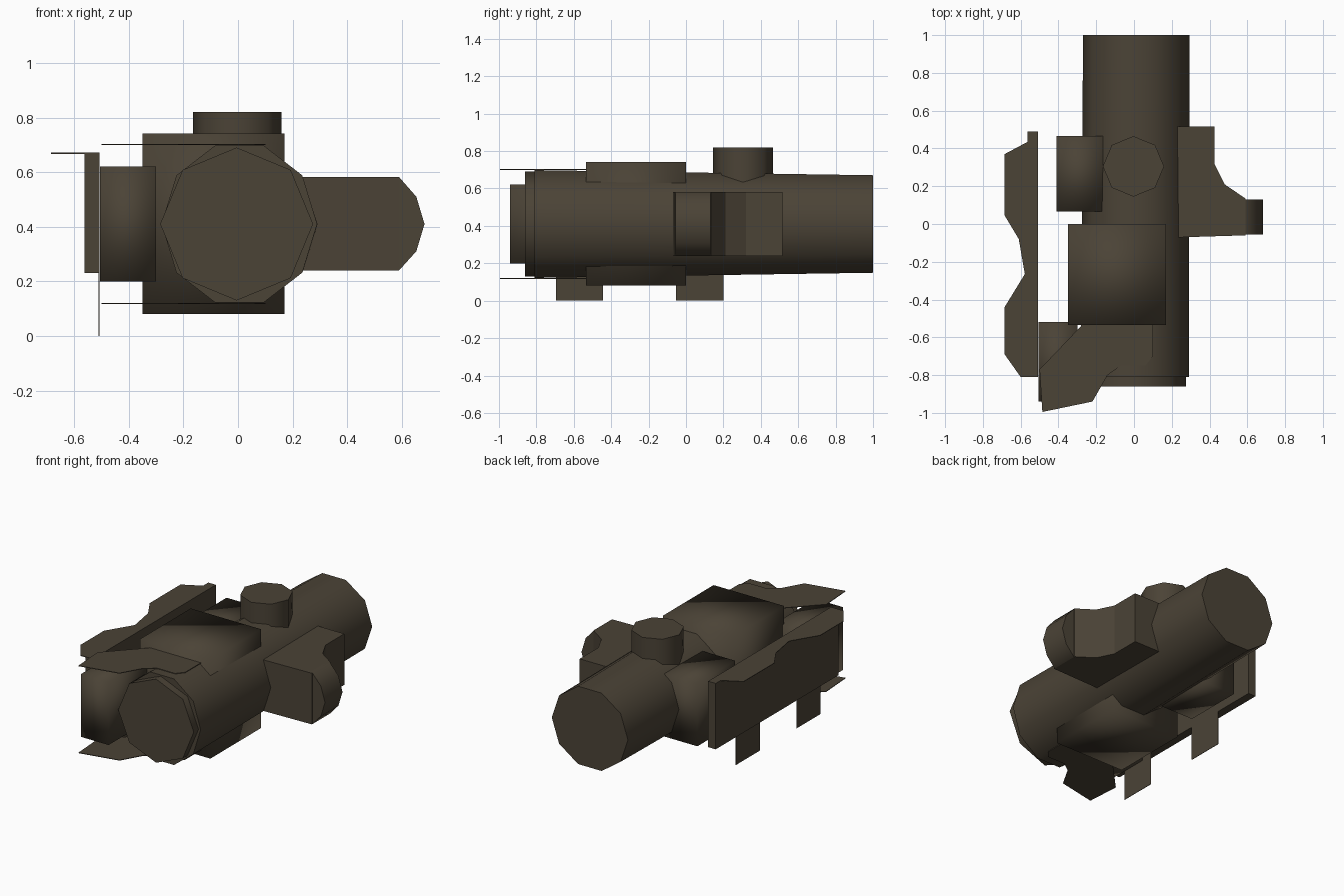
import bpy, bmesh, math
from mathutils import Vector

if "Cube" in bpy.data.objects:
    bpy.data.objects.remove(bpy.data.objects["Cube"])

mat = bpy.data.materials.new("dark_olive_brown")
mat.diffuse_color = (0.07, 0.056, 0.037, 1)
mat.use_nodes = True
mat.node_tree.nodes["Principled BSDF"].inputs["Base Color"].default_value = mat.diffuse_color


def make(name, bm, smooth=None):
    bmesh.ops.recalc_face_normals(bm, faces=bm.faces[:])
    me = bpy.data.meshes.new(name)
    bm.to_mesh(me)
    bm.free()
    me.materials.append(mat)
    ob = bpy.data.objects.new(name, me)
    bpy.context.collection.objects.link(ob)
    if smooth == "all":
        for p in me.polygons:
            p.use_smooth = True
    elif smooth:
        bpy.ops.object.select_all(action='DESELECT')
        ob.select_set(True)
        bpy.context.view_layer.objects.active = ob
        bpy.ops.object.shade_smooth_by_angle(angle=math.radians(smooth))
    return ob


def place(a, b, axis, t):
    return {'x': Vector((t, a, b)), 'y': Vector((a, t, b)), 'z': Vector((a, b, t))}[axis]


def loft(name, rings, axis, smooth=None):
    """Join outlines [(position, points), ...] along an axis and cap the ends."""
    bm = bmesh.new()
    loops = [[bm.verts.new(place(a, b, axis, t)) for a, b in pts] for t, pts in rings]
    n = len(loops[0])
    for lo, hi in zip(loops, loops[1:]):
        for i in range(n):
            j = (i + 1) % n
            bm.faces.new((lo[i], lo[j], hi[j], hi[i]))
    bm.faces.new(loops[0])
    bm.faces.new(loops[-1])
    return make(name, bm, smooth)


def prism(name, pts, axis, lo, hi, smooth=None):
    return loft(name, [(lo, pts), (hi, pts)], axis, smooth)


def box(name, x, y, z, smooth=None):
    pts = [(x[0], y[0]), (x[1], y[0]), (x[1], y[1]), (x[0], y[1])]
    return prism(name, pts, 'z', z[0], z[1], smooth)


def ngon(n, cx, cy, rx, ry):
    return [(cx + rx * math.cos(2 * math.pi * i / n),
             cy + ry * math.sin(2 * math.pi * i / n)) for i in range(n)]


# sight tube, slightly slimmer towards the back
loft("sight_tube", [(-0.81, ngon(10, 0.005, 0.41, 0.285, 0.303)),
                    (1.0, ngon(10, 0.012, 0.41, 0.282, 0.274))], 'y', 50)
# front lens housing
prism("front_lens", ngon(8, -0.005, 0.41, 0.28, 0.28), 'y', -0.86, -0.7, 50)
# top adjustment knob
prism("top_knob", ngon(8, -0.003, 0.305, 0.162, 0.16), 'z', 0.5, 0.82, 50)

# mounting clamp and the two side blocks (softly shaded boxes)
box("mount_clamp", (-0.35, 0.17), (-0.535, 0), (0.08, 0.742), "all")
box("front_side_block", (-0.505, -0.3), (-0.94, -0.52), (0.2, 0.62), "all")
box("rear_side_block", (-0.41, -0.165), (0.065, 0.465), (0.2, 0.62), "all")

# right side bracket with rounded end cap
prism("side_bracket", [(0.2, 0.517), (0.425, 0.517), (0.425, 0.32), (0.48, 0.21),
                       (0.59, 0.135), (0.59, -0.06), (0.2, -0.072)], 'z', 0.24, 0.582)
prism("bracket_cap", [(0.57, 0.582), (0.59, 0.582), (0.653, 0.51), (0.683, 0.41),
                      (0.653, 0.31), (0.59, 0.24), (0.57, 0.24)], 'y', -0.055, 0.13, 50)

# thin hood plates above and below the tube front
hood = [(-0.5, -0.77), (-0.485, -0.995), (-0.22, -0.94), (-0.14, -0.8), (-0.07, -0.75),
        (0.06, -0.75), (0.1, -0.7), (0.1, -0.5), (-0.28, -0.5), (-0.28, -0.54)]
for name, z in (("top_hood_plate", 0.701), ("bottom_hood_plate", 0.119)):
    prism(name, hood, 'z', z - 0.002, z + 0.002)

# left rail with a wavy top flange and two hanging tabs
box("left_rail", (-0.563, -0.507), (-0.81, 0.49), (0.23, 0.668))
prism("rail_flange", [(-0.507, 0.49), (-0.563, 0.49), (-0.563, 0.435), (-0.685, 0.37),
                      (-0.685, 0.045), (-0.61, -0.08), (-0.578, -0.265), (-0.685, -0.44),
                      (-0.685, -0.69), (-0.6, -0.81), (-0.507, -0.81)], 'z', 0.667, 0.671)
for name, y in (("front_tab", (-0.695, -0.443)), ("rear_tab", (-0.053, 0.2))):
    box(name, (-0.51, -0.507), y, (0, 0.26))
